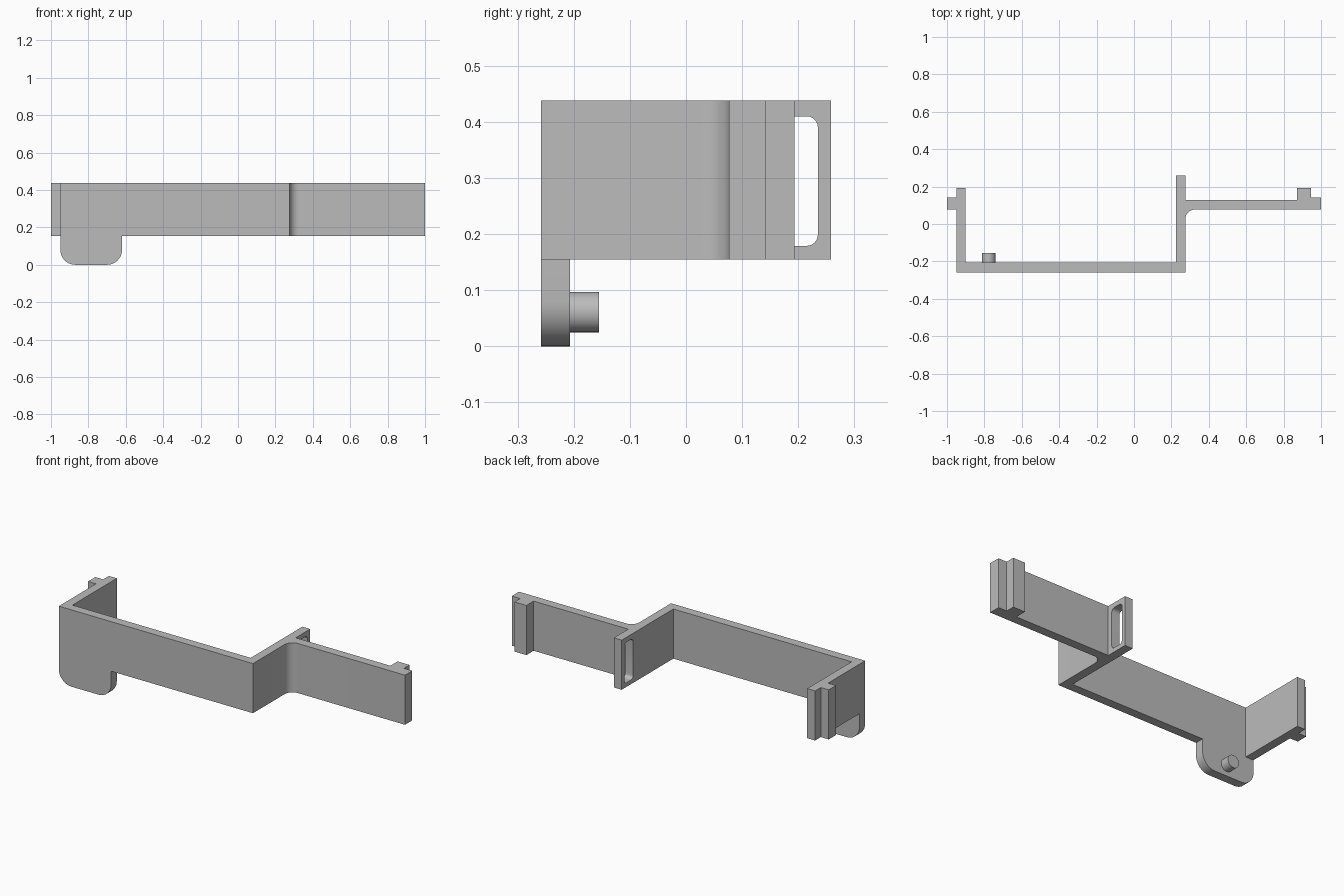
import bpy
import bmesh
import math
from mathutils import Vector

cube = bpy.data.objects.get("Cube")
if cube:
    bpy.data.objects.remove(cube, do_unlink=True)

grey = bpy.data.materials.new("plain grey")
grey.use_nodes = True
COLOUR = (0.5, 0.5, 0.5, 1)
grey.diffuse_color = COLOUR
grey.node_tree.nodes["Principled BSDF"].inputs["Base Color"].default_value = COLOUR


def arc(cx, cy, r, start, end, steps=10):
    """Points on a circular arc, angles in degrees."""
    angles = [math.radians(start + (end - start) * i / steps) for i in range(steps + 1)]
    return [(cx + r * math.cos(a), cy + r * math.sin(a)) for a in angles]


def prism(name, points, place, depth):
    """Extrude a flat outline; place maps its 2D points into space."""
    bm = bmesh.new()
    face = bm.faces.new([bm.verts.new(place(u, v)) for u, v in points])
    moved = bmesh.ops.extrude_face_region(bm, geom=[face])["geom"]
    verts = [g for g in moved if isinstance(g, bmesh.types.BMVert)]
    bmesh.ops.translate(bm, verts=verts, vec=Vector(depth))
    bmesh.ops.recalc_face_normals(bm, faces=bm.faces)
    mesh = bpy.data.meshes.new(name)
    bm.to_mesh(mesh)
    bm.free()
    mesh.materials.append(grey)
    obj = bpy.data.objects.new(name, mesh)
    bpy.context.collection.objects.link(obj)
    return obj


def combine(target, tool, operation):
    """Apply a boolean and remove the tool object."""
    mod = target.modifiers.new(operation.lower(), "BOOLEAN")
    mod.operation, mod.object, mod.solver = operation, tool, "EXACT"
    bpy.context.view_layer.objects.active = target
    bpy.ops.object.modifier_apply(modifier=mod.name)
    bpy.data.objects.remove(tool, do_unlink=True)


def smooth(obj):
    bpy.ops.object.select_all(action="DESELECT")
    obj.select_set(True)
    bpy.context.view_layer.objects.active = obj
    bpy.ops.object.shade_smooth_by_angle(angle=math.radians(30))


BOTTOM, TOP = 0.155, 0.438
FRONT, INNER = -0.258, -0.207       # front wall faces
ARM, ARM_BACK = 0.077, 0.128        # side arm faces
LEDGE, RIB = 0.142, 0.193           # end ledge and rib heights in y

# Bracket plan: end wall with ledge, front wall, middle wall, filleted arm with rib
plan = [(-0.95, FRONT), (0.275, FRONT)]
plan += arc(0.325, ARM - 0.05, 0.05, 180, 90)
plan += [(1, ARM), (1, LEDGE), (0.947, LEDGE), (0.947, RIB), (0.872, RIB),
         (0.872, ARM_BACK), (0.275, ARM_BACK), (0.275, 0.258), (0.225, 0.258),
         (0.225, INNER), (-0.9, INNER), (-0.9, RIB), (-0.95, RIB),
         (-0.95, LEDGE), (-1, LEDGE), (-1, ARM), (-0.95, ARM)]
bracket = prism("bracket", plan, lambda u, v: (u, v, BOTTOM), (0, 0, TOP - BOTTOM))

# Hanging tab with rounded lower corners, running up into the front wall
R = 0.08
tab_outline = [(-0.95, 0.25)] + arc(-0.95 + R, R, R, 180, 270)
tab_outline += arc(-0.62 - R, R, R, 270, 360) + [(-0.62, 0.25)]
tab = prism("tab", tab_outline, lambda u, v: (u, FRONT, v), (0, INNER - FRONT, 0))
combine(bracket, tab, "UNION")

# Rounded slot through the middle wall
r = 0.02
slot = []
for cy, cz, start in ((0.215, 0.39, 0), (0.175, 0.39, 90),
                      (0.175, 0.199, 180), (0.215, 0.199, 270)):
    slot += arc(cy, cz, r, start, start + 90, 6)
cutter = prism("slot_cutter", slot, lambda u, v: (0.15, u, v), (0.2, 0, 0))
cutter.hide_render = True
combine(bracket, cutter, "DIFFERENCE")

# Merge coplanar faces left by the cuts
bm = bmesh.new()
bm.from_mesh(bracket.data)
bmesh.ops.remove_doubles(bm, verts=bm.verts, dist=0.0001)
bmesh.ops.dissolve_limit(bm, angle_limit=math.radians(1), verts=bm.verts, edges=bm.edges)
bm.to_mesh(bracket.data)
bm.free()
smooth(bracket)

# Round locating pin on the back of the tab
pin = prism("pin", arc(-0.777, 0.061, 0.036, 0, 360, 32)[:-1],
            lambda u, v: (u, INNER - 0.01, v), (0, 0.062, 0))
smooth(pin)
